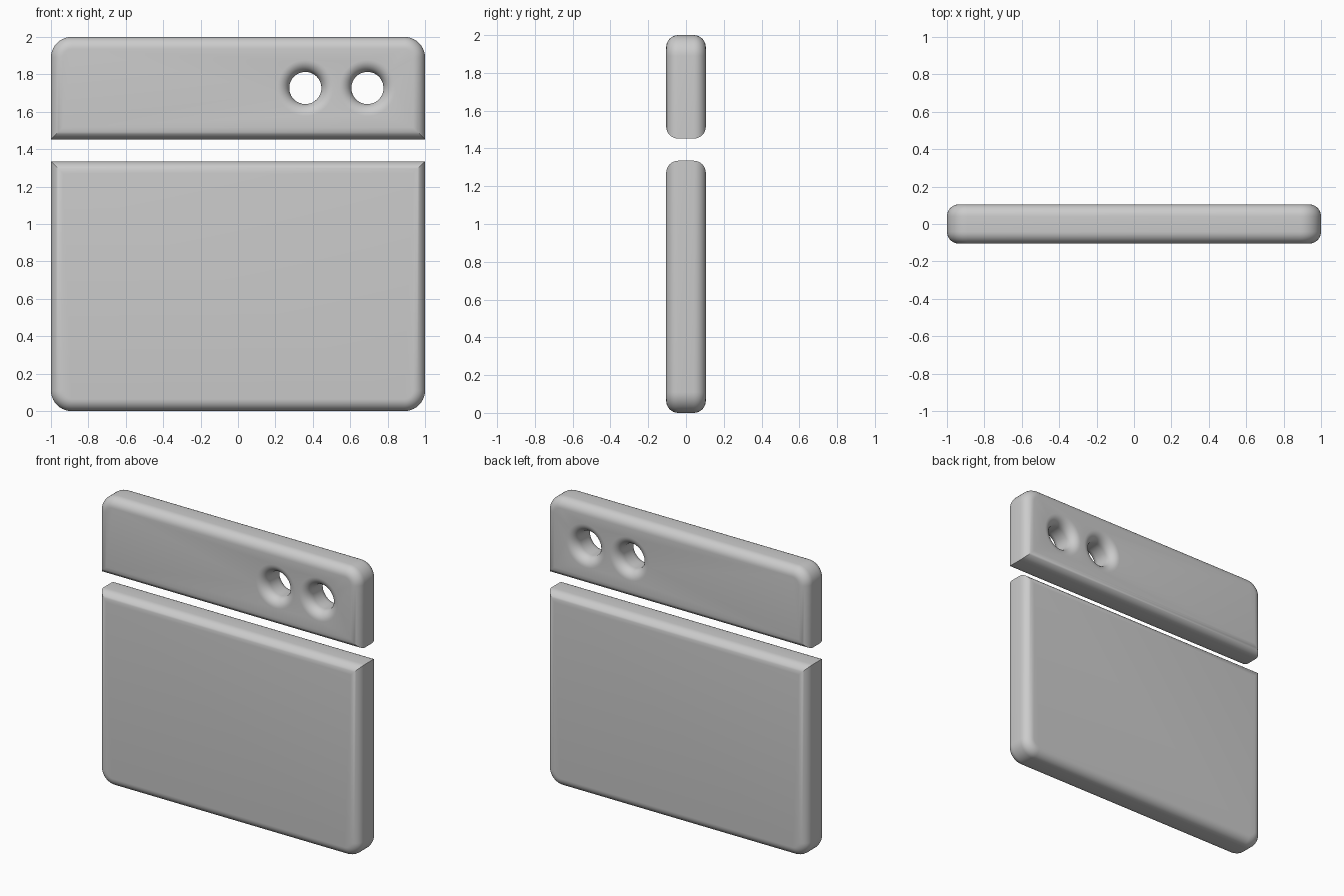
import bpy, bmesh
from math import sin, cos, pi

if "Cube" in bpy.data.objects:
    bpy.data.objects.remove(bpy.data.objects["Cube"])

HALF_T = 0.105   # half thickness
BEVEL = 0.064    # edge rounding
STEPS = 8


def arc(cx, cz, r, a0, a1, n):
    return [(cx + r * cos(a0 + (a1 - a0) * i / n), cz + r * sin(a0 + (a1 - a0) * i / n))
            for i in range(n + 1)]


def panel_outline(z0, z1, r_bottom, r_top):
    """Rectangle outline with optional round corners, as a function of inset."""
    def outline(d):
        pts = []
        for k, (sx, z, sz, r) in enumerate([(1, z1, 1, r_top), (-1, z1, 1, r_top),
                                            (-1, z0, -1, r_bottom), (1, z0, -1, r_bottom)]):
            if r:
                pts += arc(sx * (1 - r), z - sz * r, r - d, k * pi / 2, (k + 1) * pi / 2, 10)
            else:
                pts.append((sx * (1 - d), z - sz * d))
        return pts
    return outline


def hole_outline(cx, cz, r):
    """Round hole that flares outward as the inset grows."""
    return lambda d: arc(cx, cz, r + d, 0, 2 * pi, 48)[:-1]


def build(name, outlines):
    # rounded edge section: (inset, y) from front face to back face
    half = [(BEVEL * (1 - sin(a)), -HALF_T + BEVEL * (1 - cos(a)))
            for a in [pi / 2 * i / STEPS for i in range(STEPS + 1)]]
    section = half + [(d, -y) for d, y in reversed(half)]
    bm = bmesh.new()
    caps = [[], []]
    for outline in outlines:
        rings = [[bm.verts.new((x, y, z)) for x, z in outline(d)] for d, y in section]
        n = len(rings[0])
        for a, b in zip(rings, rings[1:]):
            for i in range(n):
                j = (i + 1) % n
                bm.faces.new((a[i], a[j], b[j], b[i]))
        for cap, ring in zip(caps, (rings[0], rings[-1])):
            cap += [bm.edges.get((ring[i], ring[(i + 1) % n])) for i in range(n)]
    # flat faces, leaving the holes open
    for cap, ny in zip(caps, (-1, 1)):
        bmesh.ops.triangle_fill(bm, edges=cap, use_beauty=True, normal=(0, ny, 0))
    bmesh.ops.recalc_face_normals(bm, faces=bm.faces[:])
    mesh = bpy.data.meshes.new(name)
    bm.to_mesh(mesh)
    bm.free()
    obj = bpy.data.objects.new(name, mesh)
    bpy.context.collection.objects.link(obj)
    bpy.ops.object.select_all(action='DESELECT')
    obj.select_set(True)
    bpy.context.view_layer.objects.active = obj
    bpy.ops.object.shade_smooth_by_angle(angle=pi / 6)
    return obj


# upper bar with two round holes
build("title_bar", [panel_outline(1.452, 2.0, 0, 0.11),
                    hole_outline(0.36, 1.727, 0.086),
                    hole_outline(0.692, 1.727, 0.086)])

# large lower panel
build("main_panel", [panel_outline(0.0, 1.335, 0.11, 0)])
